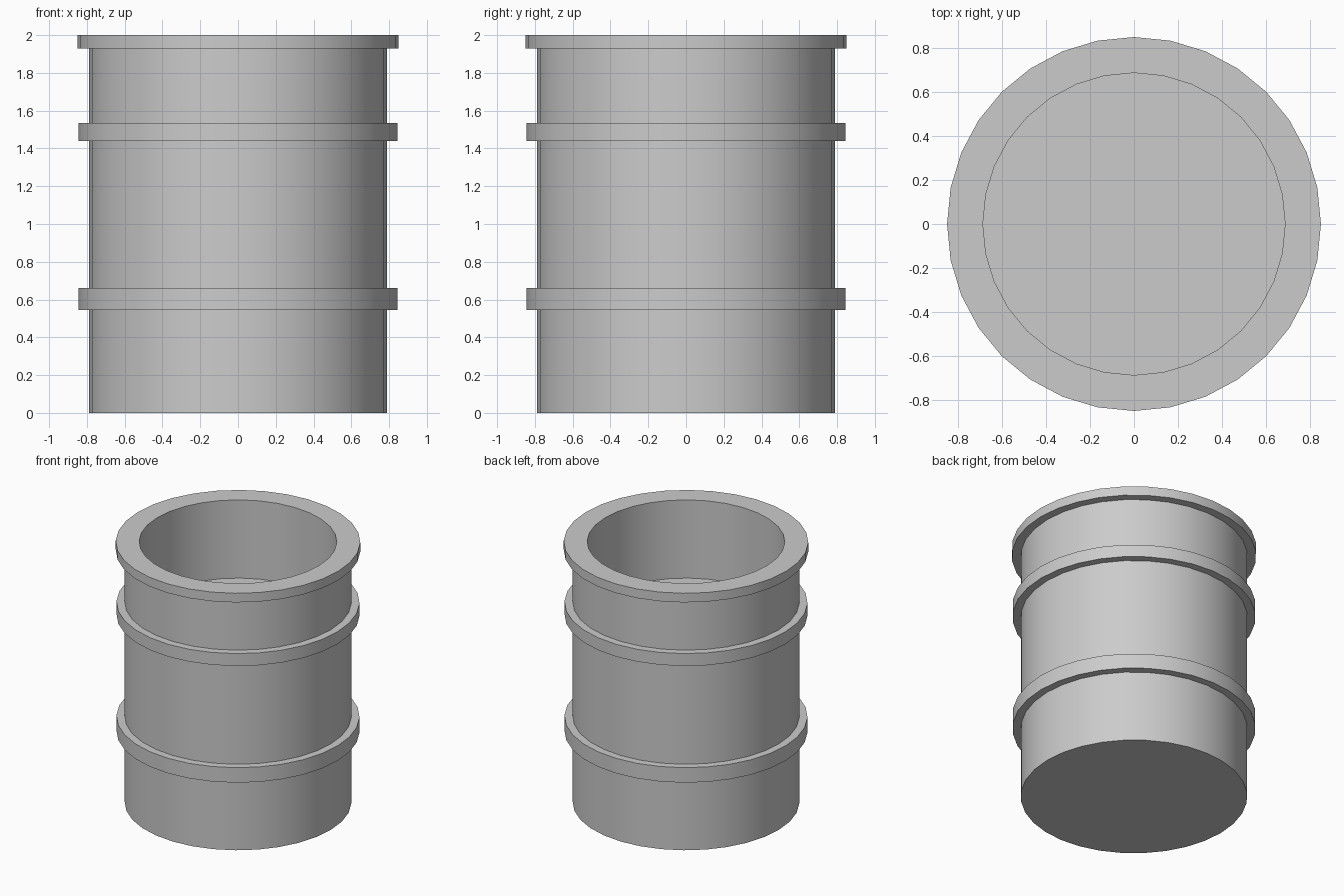
import bpy, bmesh
from math import cos, sin, tau, radians

if "Cube" in bpy.data.objects:
    bpy.data.objects.remove(bpy.data.objects["Cube"])

SIDES = 32
BODY, HOOP, RIM, BORE = 0.788, 0.845, 0.85, 0.687


def hoop(z0, z1, r):
    """Profile points for a square raised band on the wall."""
    return [(BODY, z0), (r, z0), (r, z1), (BODY, z1)]


def lathe(name, profile):
    """Spin an (r, z) profile around z, capping both ends."""
    bm = bmesh.new()
    rings = [[bm.verts.new((r * sin(tau * i / SIDES), r * cos(tau * i / SIDES), z))
              for i in range(SIDES)] for r, z in profile]
    for a, b in zip(rings, rings[1:]):
        for i in range(SIDES):
            j = (i + 1) % SIDES
            bm.faces.new((a[i], a[j], b[j], b[i]))
    bm.faces.new(rings[0])
    bm.faces.new(rings[-1])
    bmesh.ops.recalc_face_normals(bm, faces=bm.faces)
    mesh = bpy.data.meshes.new(name)
    bm.to_mesh(mesh)
    bm.free()
    obj = bpy.data.objects.new(name, mesh)
    bpy.context.collection.objects.link(obj)
    bpy.context.view_layer.objects.active = obj
    obj.select_set(True)
    bpy.ops.object.shade_smooth_by_angle(angle=radians(30))
    return obj


# Outer wall with two hoops, overhanging rim, then the shallow cavity and its floor
profile = [(BODY, 0.0)]
profile += hoop(0.545, 0.66, HOOP)
profile += hoop(1.44, 1.535, HOOP)
profile += [(BODY, 1.93), (RIM, 1.93), (RIM, 2.0), (BORE, 2.0), (BORE, 1.40)]
lathe("barrel", profile)
